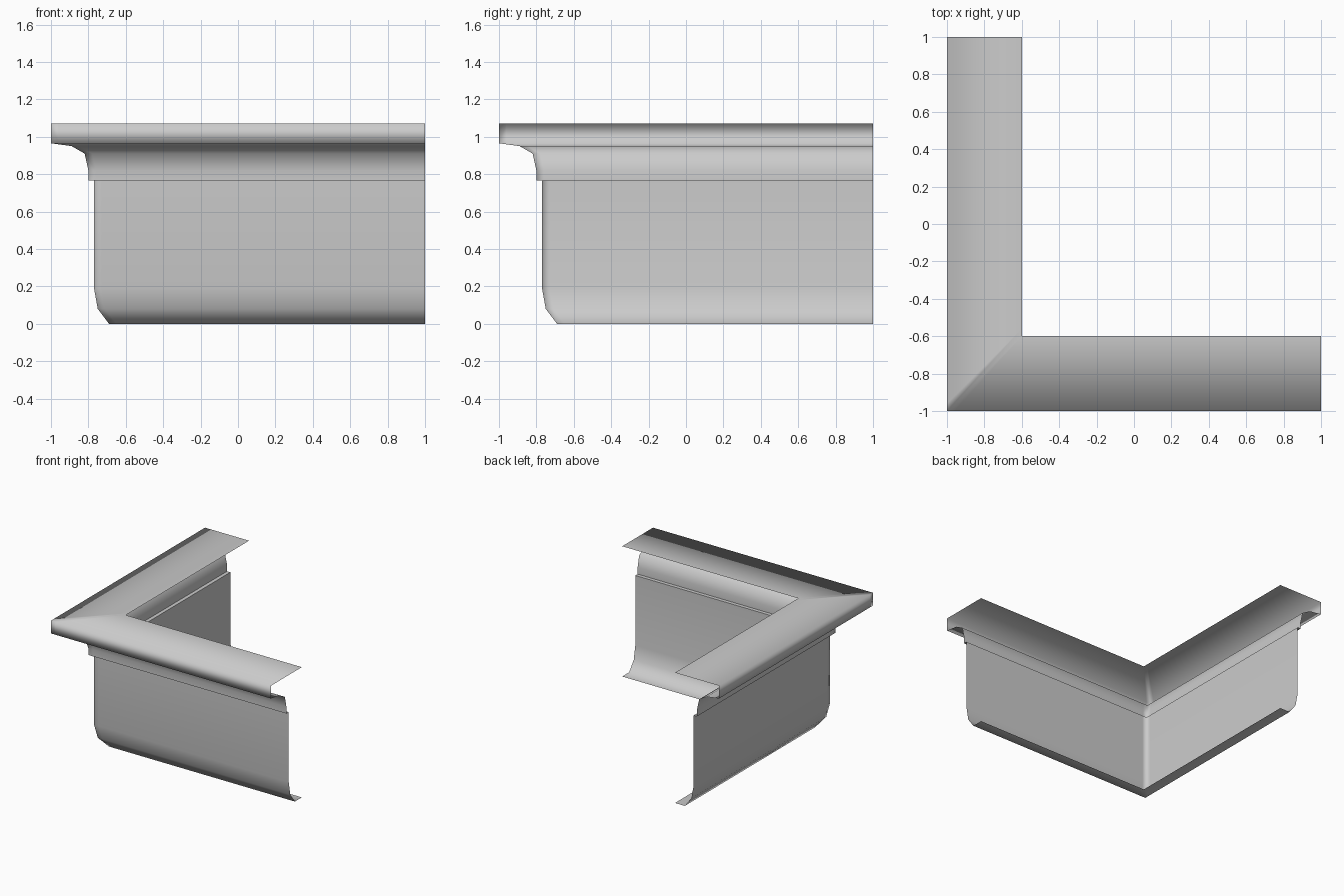
import bpy
import bmesh

cube = bpy.data.objects.get("Cube")
if cube:
    bpy.data.objects.remove(cube)

# One plain grey for the whole moulding
grey = bpy.data.materials.new("plain_grey")
grey.use_nodes = True
colour = (0.6, 0.6, 0.6, 1)
grey.diffuse_color = colour
grey.node_tree.nodes["Principled BSDF"].inputs["Base Color"].default_value = colour

EASE = 0.04  # support strip beside the mitre


def mitred_sheet(name, profile):
    """Sweep an open (inset, height) profile around the L-shaped corner."""
    bm = bmesh.new()
    rows = []
    for d, z in profile:
        e = d - 1
        path = [(-1 + d, 1), (e, e + EASE), (e, e), (e + EASE, e), (1, e)]
        rows.append([bm.verts.new((x, y, z)) for x, y in path])
    for upper, lower in zip(rows, rows[1:]):
        for i in range(len(upper) - 1):
            bm.faces.new((upper[i], lower[i], lower[i + 1], upper[i + 1]))
    for face in bm.faces:
        face.smooth = True
    mesh = bpy.data.meshes.new(name)
    bm.to_mesh(mesh)
    bm.free()
    mesh.materials.append(grey)
    obj = bpy.data.objects.new(name, mesh)
    bpy.context.collection.objects.link(obj)
    return obj


# Flat top, fascia and cove beneath it
mitred_sheet("cornice", [(0.4, 1.07), (0, 1.07), (0, 0.965), (0.11, 0.95),
                         (0.18, 0.91), (0.2, 0.82), (0.2, 0.765)])
# Small step under the cornice
mitred_sheet("ledge", [(0.2, 0.765), (0.23, 0.765)])
# Upright wall curling inward to a bottom flange
mitred_sheet("wall", [(0.23, 0.765), (0.23, 0.19), (0.25, 0.08),
                      (0.31, 0), (0.4, 0)])
